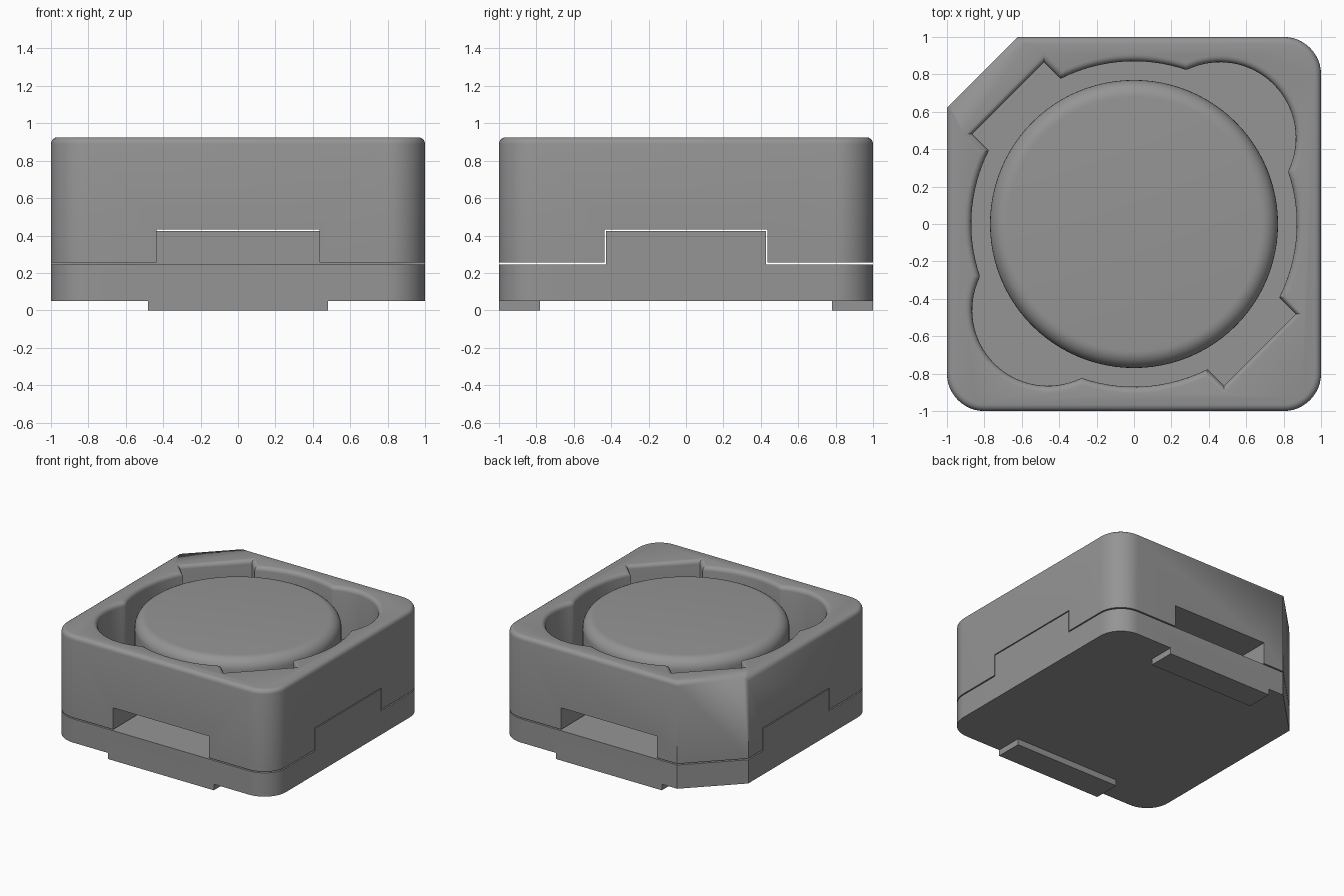
import bpy, bmesh, math
from mathutils import Vector

cube = bpy.data.objects.get("Cube")
if cube:
    bpy.data.objects.remove(cube, do_unlink=True)

TOP, FLOOR, SPLIT, GAP = 0.925, 0.5, 0.25, 0.005

ferrite = bpy.data.materials.new("ferrite_grey")
ferrite.use_nodes = True
colour = (0.3, 0.3, 0.3, 1)
ferrite.diffuse_color = colour
ferrite.node_tree.nodes["Principled BSDF"].inputs["Base Color"].default_value = colour


def arc(cx, cy, r, start, end, n):
    angles = [math.radians(start + (end - start) * i / n) for i in range(n + 1)]
    return [(cx + r * math.cos(a), cy + r * math.sin(a)) for a in angles]


def make_object(name, bm):
    bmesh.ops.recalc_face_normals(bm, faces=bm.faces)
    mesh = bpy.data.meshes.new(name)
    bm.to_mesh(mesh)
    bm.free()
    mesh.materials.append(ferrite)
    ob = bpy.data.objects.new(name, mesh)
    bpy.context.collection.objects.link(ob)
    return ob


def prism(name, outline, z0, z1):
    bm = bmesh.new()
    face = bm.faces.new([bm.verts.new((x, y, z0)) for x, y in outline])
    out = bmesh.ops.extrude_face_region(bm, geom=[face])
    verts = [v for v in out["geom"] if isinstance(v, bmesh.types.BMVert)]
    bmesh.ops.translate(bm, verts=verts, vec=(0, 0, z1 - z0))
    return make_object(name, bm)


def box(name, x0, x1, y0, y1, z0, z1):
    return prism(name, [(x0, y0), (x1, y0), (x1, y1), (x0, y1)], z0, z1)


def boolean(ob, others, operation):
    """Apply booleans and remove the helper objects."""
    for other in others:
        other.hide_render = True
        mod = ob.modifiers.new("boolean", 'BOOLEAN')
        mod.object, mod.operation, mod.solver = other, operation, 'EXACT'
    deps = bpy.context.evaluated_depsgraph_get()
    mesh = bpy.data.meshes.new_from_object(ob.evaluated_get(deps))
    ob.modifiers.clear()
    ob.data = mesh
    for other in others:
        bpy.data.objects.remove(other, do_unlink=True)


def smooth(ob):
    bpy.ops.object.select_all(action='DESELECT')
    ob.select_set(True)
    bpy.context.view_layer.objects.active = ob
    bpy.ops.object.shade_smooth_by_angle(angle=math.radians(30))


# Body outline: three rounded corners and one chamfered corner
body = []
for cx, cy, start in ((-0.8, -0.8, 180), (0.8, -0.8, 270), (0.8, 0.8, 0)):
    body += arc(cx, cy, 0.2, start, start + 90, 12)
body += [(-0.62, 1), (-1, 0.62)]

# Pocket outline: circle with two round lobes and two square notches
half = arc(0, 0, 0.87, -26.8, 18.5, 16)
half += arc(0.46, 0.46, 0.405, -25, 115, 32)
half += arc(0, 0, 0.87, 71.5, 116.8, 16)
n, t, d = 0.951, 0.272, math.sqrt(0.5)
half += [((t - n) * d, (n + t) * d), (-(n + t) * d, (n - t) * d)]
pocket = half + [(-x, -y) for x, y in half]

# Shield: pocket from above, crossing tunnels from below
shield = prism("shield", body, SPLIT + GAP, TOP)
boolean(shield, [
    prism("pocket_cutter", pocket, FLOOR, 1.2),
    box("side_tunnel_cutter", -1.2, 1.2, -0.435, 0.435, 0, 0.433),
    box("front_tunnel_cutter", -0.435, 0.435, -1.2, 1.2, 0, 0.433),
], 'DIFFERENCE')

# Round the top rims, leaving the chamfered corner sharp
bm = bmesh.new()
bm.from_mesh(shield.data)
rim = [e for e in bm.edges
       if all(abs(v.co.z - TOP) < 1e-4 for v in e.verts)
       and len(e.link_faces) == 2 and e.calc_face_angle() > 0.5
       and not all(v.co.y - v.co.x > 1.6 for v in e.verts)]
bmesh.ops.bevel(bm, geom=rim, offset=0.035, segments=4, profile=0.5,
                affect='EDGES', clamp_overlap=False)
bm.to_mesh(shield.data)
bm.free()
smooth(shield)

# Base: plate, raised bar across it and two terminals below
base = prism("base", body, 0.05, SPLIT - GAP)
boolean(base, [
    box("base_bar", -1, 1, -0.427, 0.427, 0.1, 0.425),
    box("front_terminal", -0.48, 0.48, -1, -0.78, 0, 0.15),
    box("back_terminal", -0.48, 0.48, 0.78, 1, 0, 0.15),
], 'UNION')
smooth(base)

# Drum core with a rounded top edge
R, F = 0.77, 0.09
profile = [(0, FLOOR - 0.02), (R, FLOOR - 0.02)] + arc(R - F, TOP - 0.005 - F, F, 0, 90, 8)
profile += [(0, TOP - 0.005)]
bm = bmesh.new()
verts = [bm.verts.new((r, 0, z)) for r, z in profile]
edges = [bm.edges.new(pair) for pair in zip(verts, verts[1:])]
bmesh.ops.spin(bm, geom=verts + edges, cent=(0, 0, 0), axis=(0, 0, 1),
               angle=math.tau, steps=96)
bmesh.ops.remove_doubles(bm, verts=bm.verts, dist=1e-4)
smooth(make_object("drum_core", bm))
